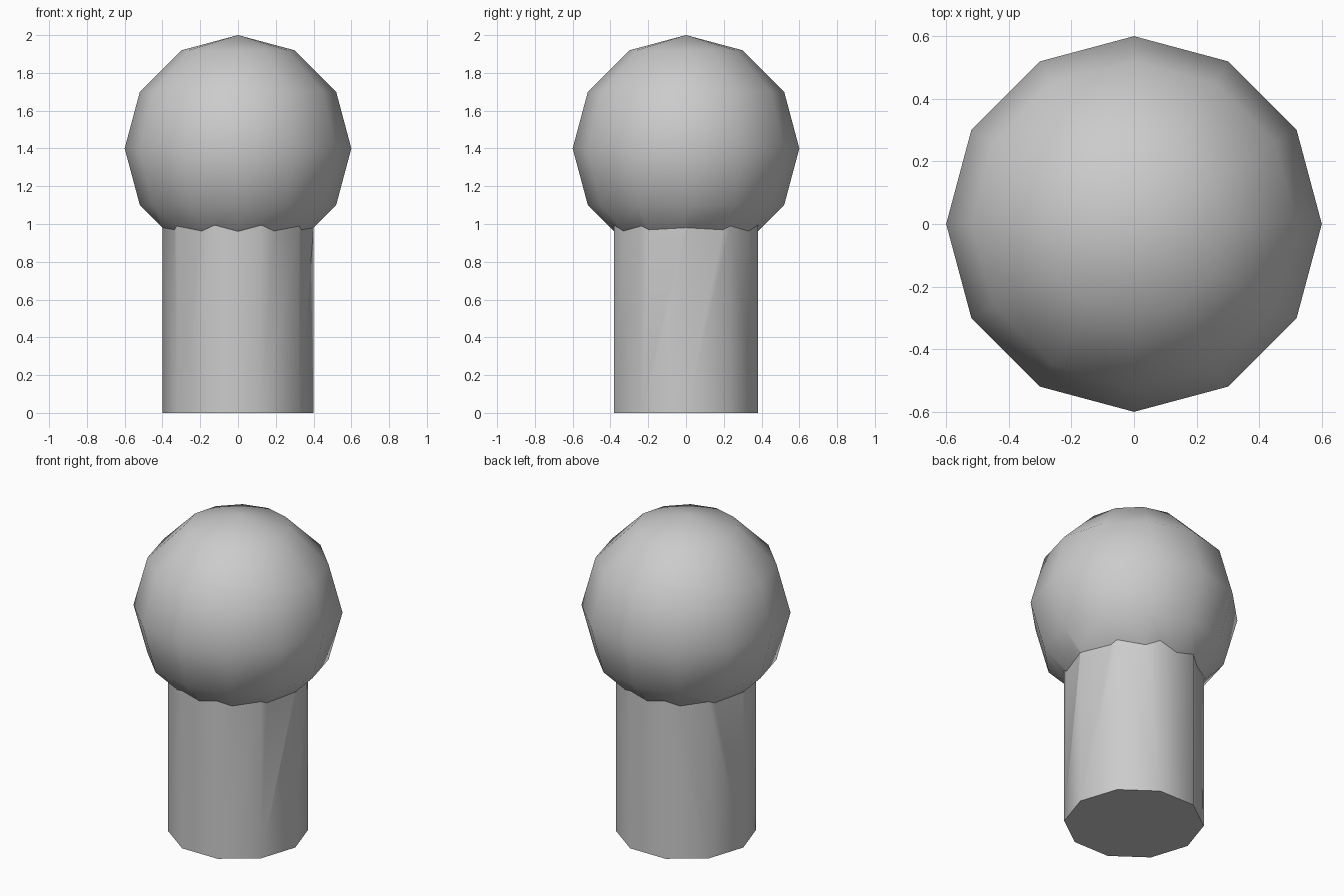
import bpy
from math import radians

if "Cube" in bpy.data.objects:
    bpy.data.objects.remove(bpy.data.objects["Cube"])

# Ten-sided post, running up inside the ball, corners on the x axis
bpy.ops.mesh.primitive_cylinder_add(vertices=10, radius=0.4, depth=1.4,
                                    location=(0, 0, 0.7), rotation=(0, 0, radians(90)))
post = bpy.context.object
post.name = "post"

# Low-poly ball on top: 12 segments, 6 rings
bpy.ops.mesh.primitive_uv_sphere_add(segments=12, ring_count=6, radius=0.6,
                                     location=(0, 0, 1.4))
knob = bpy.context.object
knob.name = "knobbed_post"

# Fuse both into one closed solid
union = knob.modifiers.new("fuse", 'BOOLEAN')
union.operation = 'UNION'
union.solver = 'EXACT'
union.object = post
bpy.ops.object.modifier_apply(modifier=union.name)
bpy.data.objects.remove(post, do_unlink=True)

# Smooth sides, sharp base and neck
bpy.ops.object.shade_smooth_by_angle(angle=radians(40))
